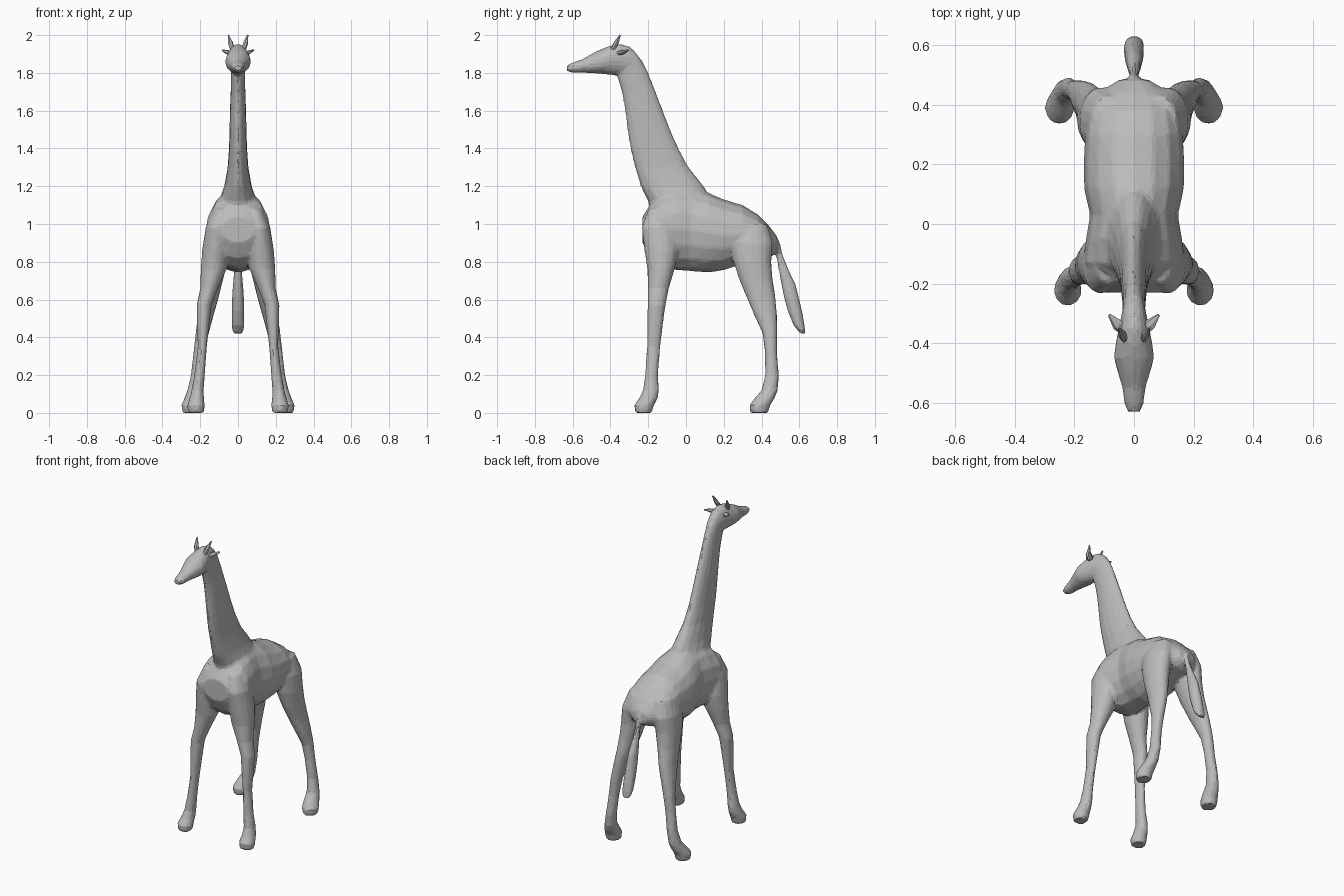
import bpy, bmesh, math
from mathutils import Vector

cube = bpy.data.objects.get("Cube")
if cube:
    bpy.data.objects.remove(cube, do_unlink=True)

GREY = (0.5, 0.5, 0.5, 1)
skin_mat = bpy.data.materials.new("plain grey")
skin_mat.use_nodes = True
skin_mat.diffuse_color = GREY
skin_mat.node_tree.nodes["Principled BSDF"].inputs["Base Color"].default_value = GREY


def loft(bm, axis, rows, sides=16, mirror=1):
    """Skin oval rings along an axis; each row is (position, x0, x1, b0, b1)."""
    rings = []
    for pos, x0, x1, b0, b1 in rows:
        ring = []
        for i in range(sides):
            t = 2 * math.pi * i / sides
            x = mirror * ((x0 + x1) / 2 + (x1 - x0) / 2 * math.cos(t))
            b = (b0 + b1) / 2 + (b1 - b0) / 2 * math.sin(t)
            ring.append(bm.verts.new((x, b, pos) if axis == "z" else (x, pos, b)))
        rings.append(ring)
    faces = [bm.faces.new(rings[0]), bm.faces.new(rings[-1])]
    for low, high in zip(rings, rings[1:]):
        for i in range(sides):
            j = (i + 1) % sides
            faces.append(bm.faces.new((low[i], low[j], high[j], high[i])))
    bmesh.ops.recalc_face_normals(bm, faces=faces)


def centred(rows):
    """Turn (position, half width, b0, b1) into loft rows centred on x = 0."""
    return [(p, -w, w, b0, b1) for p, w, b0, b1 in rows]


def finish(bm, name):
    mesh = bpy.data.meshes.new(name)
    bm.to_mesh(mesh)
    bm.free()
    mesh.materials.append(skin_mat)
    obj = bpy.data.objects.new(name, mesh)
    bpy.context.scene.collection.objects.link(obj)
    return obj


# Torso, chest to rump: y, half width, bottom, top
torso = centred([
    (-.23, .09, .9, 1.04), (-.19, .15, .82, 1.1), (-.13, .172, .77, 1.16),
    (-.05, .162, .755, 1.19), (.03, .148, .75, 1.19), (.12, .168, .742, 1.165),
    (.2, .17, .755, 1.13), (.3, .165, .79, 1.1), (.38, .155, .81, 1.05),
    (.44, .12, .82, .99), (.485, .05, .85, .93)])

# Neck, base to nape: z, half width, front, back
neck = centred([
    (1.02, .1, -.18, .1), (1.12, .1, -.2, .14), (1.2, .073, -.24, .095),
    (1.3, .055, -.27, .015), (1.4, .048, -.295, -.04), (1.5, .045, -.31, -.083),
    (1.6, .043, -.322, -.122), (1.7, .039, -.34, -.16), (1.8, .038, -.37, -.2),
    (1.87, .04, -.38, -.235), (1.92, .03, -.37, -.28)])

# Head, nose to nape: y, half width, bottom, top
head = centred([
    (-.63, .024, 1.81, 1.84), (-.6, .034, 1.8, 1.855), (-.55, .04, 1.802, 1.872),
    (-.5, .054, 1.798, 1.9), (-.45, .069, 1.795, 1.925), (-.4, .062, 1.79, 1.945),
    (-.35, .052, 1.79, 1.955), (-.3, .042, 1.79, 1.94), (-.26, .03, 1.81, 1.905)])

# Tail with a blunt tuft: z, half width, front, back
tail = centred([
    (.42, .03, .605, .632), (.46, .035, .57, .63), (.53, .035, .54, .618),
    (.6, .033, .52, .602), (.68, .028, .503, .582), (.76, .02, .488, .545),
    (.84, .016, .475, .513), (.9, .018, .455, .5), (.94, .02, .42, .475)])

# Legs, hoof to hip: z, inner, outer, front, back
front_leg = [
    (0, .18, .265, -.27, -.18), (.04, .175, .27, -.275, -.17),
    (.075, .18, .258, -.25, -.15), (.12, .182, .246, -.228, -.142),
    (.2, .175, .232, -.217, -.148), (.35, .165, .213, -.208, -.135),
    (.48, .15, .218, -.206, -.12), (.57, .14, .22, -.204, -.108),
    (.66, .105, .2, -.202, -.09), (.76, .06, .198, -.205, -.06),
    (.86, .05, .19, -.22, -.04), (.98, .05, .172, -.235, -.05), (1.08, .04, .13, -.2, -.06)]
back_leg = [
    (0, .205, .295, .34, .435), (.04, .2, .3, .335, .445),
    (.075, .198, .285, .36, .468), (.12, .195, .268, .4, .487),
    (.2, .188, .25, .418, .492), (.32, .172, .236, .418, .482),
    (.42, .155, .225, .405, .484), (.52, .128, .212, .36, .482),
    (.6, .105, .2, .325, .476), (.7, .08, .194, .283, .46),
    (.8, .055, .192, .25, .452), (.9, .04, .182, .23, .46), (1, .03, .145, .25, .43)]

# One body skin: overlapping lofts fused, softened and reduced to facets
bm = bmesh.new()
loft(bm, "y", torso)
loft(bm, "z", neck)
loft(bm, "y", head)
loft(bm, "z", tail, sides=10)
for side in (-1, 1):
    loft(bm, "z", front_leg, mirror=side)
    loft(bm, "z", back_leg, mirror=side)
body = finish(bm, "body_skin")
fuse = body.modifiers.new("fuse", "REMESH")
fuse.mode = "VOXEL"
fuse.voxel_size = .01
soft = body.modifiers.new("soften", "SMOOTH")
soft.factor = .5
soft.iterations = 5
facet = body.modifiers.new("facets", "DECIMATE")
facet.ratio = .1


def spike(name, base, tip, wide, thin):
    """Tapered point from base to tip with an oval root."""
    base, tip = Vector(base), Vector(tip)
    turn = (tip - base).to_track_quat("Z", "Y")
    length = (tip - base).length
    bm = bmesh.new()
    loft(bm, "z", [(0, -wide * .7, wide * .7, -thin, thin),
                   (length * .45, -wide, wide, -thin, thin),
                   (length, -wide / 4, wide / 4, -thin / 3, thin / 3)], sides=7)
    for v in bm.verts:
        v.co = base + turn @ v.co
    finish(bm, name)


# Horns and ears on both sides
for side, word in ((-1, "right"), (1, "left")):
    spike(word + "_horn", (side * .03, -.39, 1.92), (side * .051, -.348, 2), .014, .013)
    spike(word + "_ear", (side * .03, -.365, 1.9), (side * .083, -.305, 1.92), .02, .012)
